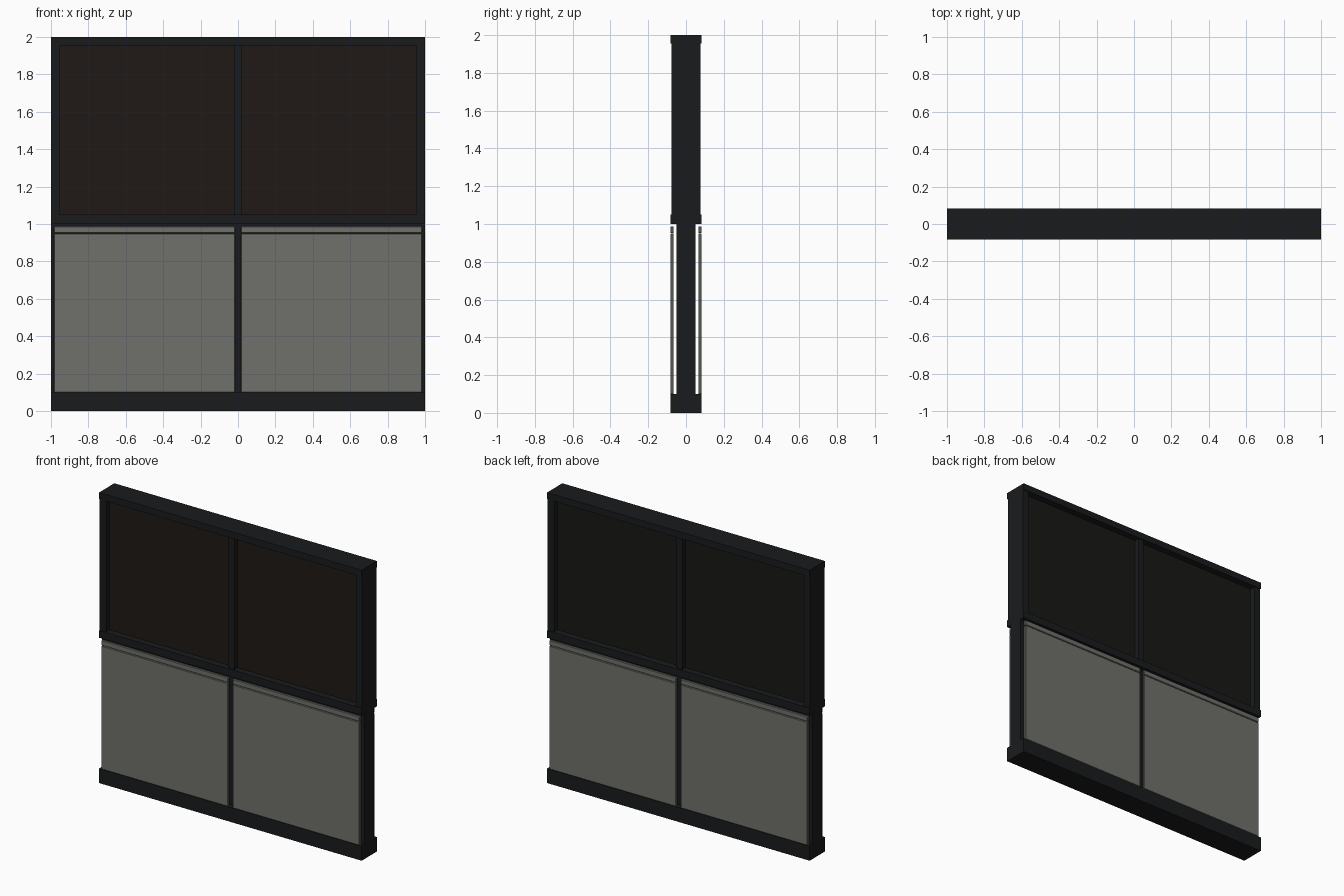
import bpy

if "Cube" in bpy.data.objects:
    bpy.data.objects.remove(bpy.data.objects["Cube"])


def material(name, color):
    m = bpy.data.materials.new(name)
    m.diffuse_color = (*color, 1)
    m.use_nodes = True
    m.node_tree.nodes["Principled BSDF"].inputs["Base Color"].default_value = m.diffuse_color
    return m


FRAME = material("dark_metal", (0.010, 0.011, 0.012))
BROWN = material("brown_glass", (0.014, 0.010, 0.008))
BLACK = material("black_glass", (0.009, 0.009, 0.008))
CLOTH = material("grey_fabric", (0.16, 0.16, 0.145))


def box(name, x, y, z, mat, bevel=0):
    """Box from (min, max) ranges on each axis."""
    bpy.ops.mesh.primitive_cube_add(size=1, location=[(a + b) / 2 for a, b in (x, y, z)])
    o = bpy.context.object
    o.name = name
    o.scale = [b - a for a, b in (x, y, z)]
    bpy.ops.object.transform_apply(location=False, rotation=False, scale=True)
    o.data.materials.append(mat)
    if bevel:
        mod = o.modifiers.new("edge", "BEVEL")
        mod.width = bevel
        mod.segments = 1
    return o


D = 0.083

# horizontal rails
for name, z in (("base_rail", (0, 0.1)), ("middle_rail", (1.0, 1.05)), ("top_rail", (1.955, 2.0))):
    box(name, (-1, 1), (-D, D), z, FRAME)

# lower core behind the fabric panels
box("lower_core", (-1, 1), (-0.05, 0.05), (0.1, 1.0), FRAME)

# upper posts
box("left_post", (-1, -0.953), (-0.077, 0.077), (1.05, 1.955), FRAME)
box("right_post", (0.953, 1), (-0.077, 0.077), (1.05, 1.955), FRAME)
box("centre_mullion", (-0.022, 0.022), (-0.07, 0.07), (1.05, 1.955), FRAME)

for side, xs in (("left", (-1, -0.0)), ("right", (0, 1))):
    # upper window panes, front and back
    x = (-0.953, -0.022) if side == "left" else (0.022, 0.953)
    box(side + "_front_pane", x, (-0.037, 0), (1.05, 1.955), BROWN)
    box(side + "_back_pane", x, (0, 0.037), (1.05, 1.955), BLACK)

    # lower panels with a seam below the top strip
    x = (-0.983, -0.017) if side == "left" else (0.017, 0.983)
    for face, y in (("front", (-D, -0.065)), ("back", (0.065, D))):
        box(f"{side}_{face}_panel", x, y, (0.1, 0.949), CLOTH, 0.003)
        box(f"{side}_{face}_panel_strip", x, y, (0.952, 0.988), CLOTH, 0.003)
